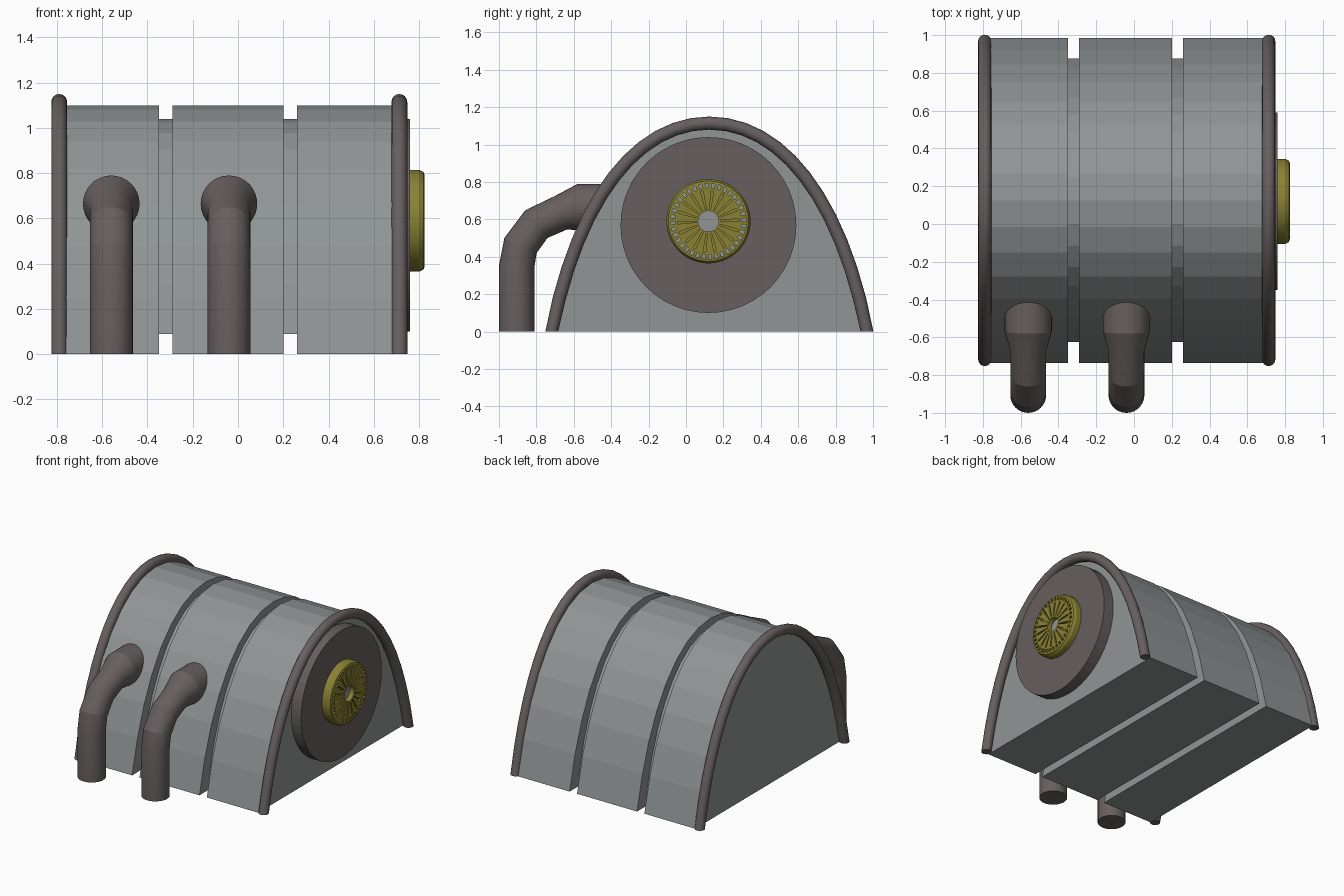
import bpy, bmesh, math
from mathutils import Vector

old = bpy.data.objects.get("Cube")
if old:
    bpy.data.objects.remove(old)

MID_Y = 0.125


def material(name, rgb):
    m = bpy.data.materials.new(name)
    m.use_nodes = True
    m.diffuse_color = (*rgb, 1)
    m.node_tree.nodes["Principled BSDF"].inputs["Base Color"].default_value = (*rgb, 1)
    return m


GREY = material("steel grey", (0.28, 0.30, 0.30))
BROWN = material("dark brown metal", (0.136, 0.114, 0.114))
GOLD = material("old brass", (0.256, 0.222, 0.033))


def finish(name, bm, mats, smooth=None):
    bmesh.ops.recalc_face_normals(bm, faces=bm.faces)
    mesh = bpy.data.meshes.new(name)
    bm.to_mesh(mesh)
    bm.free()
    for m in mats:
        mesh.materials.append(m)
    ob = bpy.data.objects.new(name, mesh)
    bpy.context.collection.objects.link(ob)
    if smooth:
        bpy.ops.object.select_all(action='DESELECT')
        ob.select_set(True)
        bpy.context.view_layer.objects.active = ob
        bpy.ops.object.shade_smooth_by_angle(angle=math.radians(smooth))
    return ob


def arch(half, top, base=0.0, steps=8):
    """Pointed-shoulder arch outline as (y, z) points, front foot to back foot."""
    ctrl = [(1, 0), (0.83, 0.65), (0.45, 1), (0, 1)]
    pts = []
    for i in range(steps + 1):
        t = i / steps
        w = [(1 - t) ** 3, 3 * t * (1 - t) ** 2, 3 * t * t * (1 - t), t ** 3]
        u = sum(a * c[0] for a, c in zip(w, ctrl))
        v = sum(a * c[1] for a, c in zip(w, ctrl))
        pts.append((half * u, base + (top - base) * v))
    front = [(MID_Y - u, z) for u, z in pts]
    back = [(MID_Y + u, z) for u, z in reversed(pts[:-1])]
    return front + back


def slab(name, outline, x0, x1, mat):
    """Outline in the y-z plane extruded along x."""
    bm = bmesh.new()
    a = [bm.verts.new((x0, y, z)) for y, z in outline]
    b = [bm.verts.new((x1, y, z)) for y, z in outline]
    bm.faces.new(a)
    bm.faces.new(b)
    n = len(a)
    for i in range(n):
        j = (i + 1) % n
        bm.faces.new((a[i], a[j], b[j], b[i]))
    return finish(name, bm, [mat])


def tube(name, x, path, radii, mat, sides, smooth):
    """Round tube swept along a (y, z) path, with feet cut level at the ground."""
    bm = bmesh.new()
    rings = []
    for i, p in enumerate(path):
        q0, q1 = path[max(i - 1, 0)], path[min(i + 1, len(path) - 1)]
        t = Vector((0, q1[0] - q0[0], q1[1] - q0[1])).normalized()
        n = Vector((0, -t.z, t.y))
        ring = []
        for k in range(sides):
            a = math.tau * k / sides
            co = Vector((x + radii[i] * math.cos(a), *p)) + n * radii[i] * math.sin(a)
            if p[1] == 0:
                co.z = 0
            ring.append(bm.verts.new(co))
        rings.append(ring)
    for r, s in zip(rings, rings[1:]):
        for k in range(sides):
            j = (k + 1) % sides
            bm.faces.new((r[k], r[j], s[j], s[k]))
    bm.faces.new(rings[0])
    bm.faces.new(rings[-1])
    return finish(name, bm, [mat], smooth)


# Arched body: three sections around a narrower core that shows in the grooves
for label, x0, x1 in (("right", -0.765, -0.35), ("middle", -0.29, 0.20), ("left", 0.26, 0.68)):
    slab(f"body_section_{label}", arch(0.86, 1.10), x0, x1, GREY)
slab("body_core", arch(0.75, 1.04, 0.09), -0.5, 0.5, GREY)

# Rim tubes around both ends
for label, x in (("right", -0.79), ("left", 0.713)):
    path = arch(0.843, 1.115, steps=12)
    tube(f"end_rim_{label}", x, path, [0.035] * len(path), BROWN, 16, 40)

# Bent pipes flaring into the front
bend = [(-0.905, 0), (-0.905, 0.35), (-0.885, 0.46), (-0.80, 0.575),
        (-0.67, 0.635), (-0.57, 0.665), (-0.3, 0.665)]
for label, x in (("right", -0.56), ("left", -0.04)):
    tube(f"front_pipe_{label}", x, bend, [0.095] * 5 + [0.125] * 2, BROWN, 32, 15)

# Large round end plate
outline = [(0.12 + 0.47 * math.cos(math.tau * k / 48), 0.57 + 0.47 * math.sin(math.tau * k / 48))
           for k in range(48)]
slab("end_disc", outline, 0.66, 0.76, BROWN)

# Brass cap: lathed rings, with a slotted border, radial grooves and a centre hole
SECTORS = 72
rings_rx = [(0.225, 0.75), (0.225, 0.80), (0.215, 0.82), (0.202, 0.825), (0.178, 0.825),
            (0.165, 0.825), (0.065, 0.825), (0.055, 0.825), (0.055, 0.79)]
bm = bmesh.new()
rings = [[bm.verts.new((x, 0.12 + r * math.cos(math.tau * k / SECTORS),
                        0.59 + r * math.sin(math.tau * k / SECTORS))) for k in range(SECTORS)]
         for r, x in rings_rx]
slots, grooves = [], []
for i in range(len(rings) - 1):
    for k in range(SECTORS):
        j = (k + 1) % SECTORS
        f = bm.faces.new((rings[i][k], rings[i][j], rings[i + 1][j], rings[i + 1][k]))
        if i == 3 and k % 2 == 0:
            slots.append(f)
        if i == 5 and k % 4 == 0:
            grooves.append(f)
bm.faces.new(rings[0])
hub = bm.faces.new(rings[-1])
hub.material_index = 1
for faces, depth, index in ((slots, 0.02, 1), (grooves, 0.02, 0)):
    floors = bmesh.ops.extrude_discrete_faces(bm, faces=faces)["faces"]
    for f in floors:
        f.material_index = index
        bmesh.ops.translate(bm, verts=f.verts, vec=(-depth, 0, 0))
finish("brass_cap", bm, [GOLD, GREY], 25)
